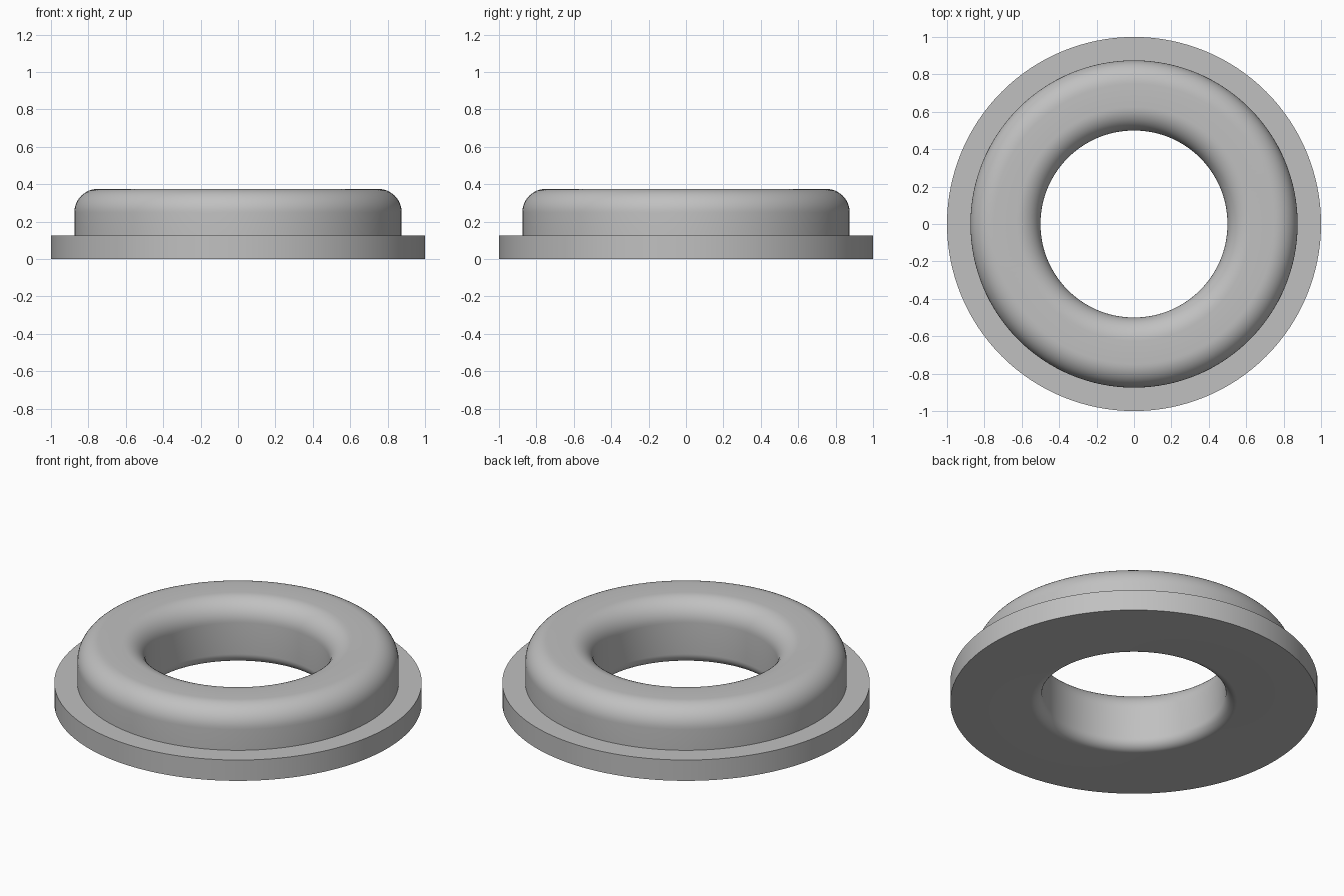
import bpy, bmesh
from math import sin, cos, pi, radians

cube = bpy.data.objects.get("Cube")
if cube:
    bpy.data.objects.remove(cube, do_unlink=True)

SEGMENTS = 128
HOLE_R, BODY_R, FLANGE_R = 0.5, 0.875, 1.0
HEIGHT, FLANGE_H = 0.375, 0.125
TOP_FILLET, BOTTOM_FILLET = 0.125, 0.0625

# One plain grey for the whole part
grey = bpy.data.materials.new("grey")
grey.use_nodes = True
colour = (0.53, 0.53, 0.53, 1)
grey.diffuse_color = colour
grey.node_tree.nodes["Principled BSDF"].inputs["Base Color"].default_value = colour


def arc(r, z, radius, start, end, steps=12):
    """Quarter-round points (radius, height) about a fillet centre."""
    angles = [radians(start + (end - start) * i / steps) for i in range(steps + 1)]
    return [(r + radius * cos(a), z + radius * sin(a)) for a in angles]


# Cross-section: flange, wall, rounded crown, bore with rounded lower lip
profile = [(FLANGE_R, 0), (FLANGE_R, FLANGE_H), (BODY_R, FLANGE_H)]
profile += arc(BODY_R - TOP_FILLET, HEIGHT - TOP_FILLET, TOP_FILLET, 0, 90)
profile += arc(HOLE_R + TOP_FILLET, HEIGHT - TOP_FILLET, TOP_FILLET, 90, 180)
profile += arc(HOLE_R + BOTTOM_FILLET, BOTTOM_FILLET, BOTTOM_FILLET, 180, 270)

# Revolve the closed section around z
bm = bmesh.new()
verts = [bm.verts.new((r, 0, z)) for r, z in profile]
edges = [bm.edges.new((a, b)) for a, b in zip(verts, verts[1:] + verts[:1])]
bmesh.ops.spin(bm, geom=verts + edges, cent=(0, 0, 0), axis=(0, 0, 1),
               angle=2 * pi, steps=SEGMENTS, use_merge=True)
bmesh.ops.remove_doubles(bm, verts=bm.verts, dist=1e-5)
bmesh.ops.recalc_face_normals(bm, faces=bm.faces)

mesh = bpy.data.meshes.new("flanged_ring")
bm.to_mesh(mesh)
bm.free()
mesh.materials.append(grey)
ring = bpy.data.objects.new("flanged_ring", mesh)
bpy.context.collection.objects.link(ring)

# Smooth rounds, crisp flange edges
bpy.ops.object.select_all(action="DESELECT")
ring.select_set(True)
bpy.context.view_layer.objects.active = ring
bpy.ops.object.shade_smooth_by_angle(angle=radians(30))
